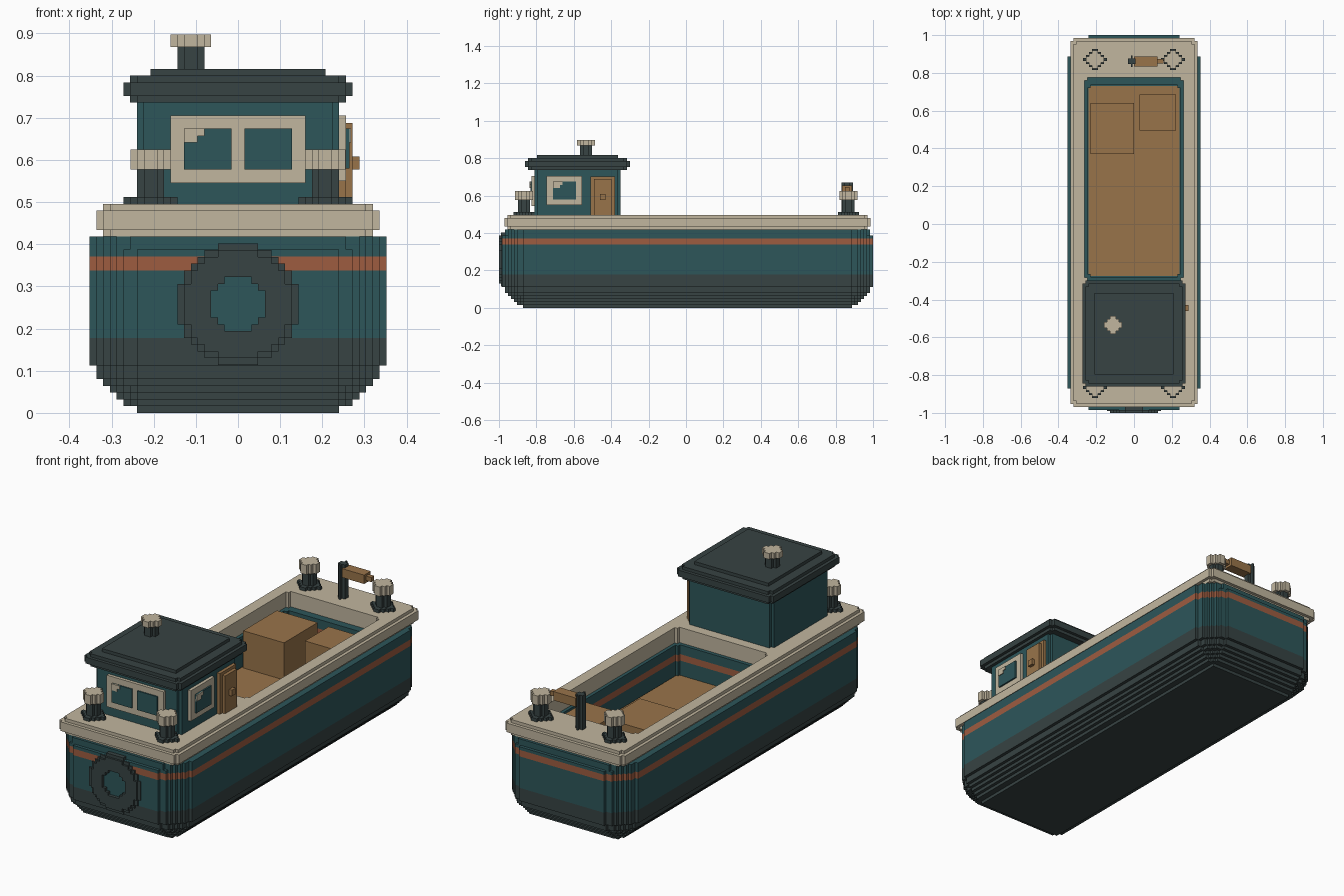
import bpy, bmesh

if "Cube" in bpy.data.objects:
    bpy.data.objects.remove(bpy.data.objects["Cube"], do_unlink=True)

V = 0.016  # size of one stair step


def material(name, hex_code):
    rgb = [int(hex_code[i:i + 2], 16) / 255 for i in (0, 2, 4)]
    lin = [c / 12.92 if c <= 0.04045 else ((c + 0.055) / 1.055) ** 2.4 for c in rgb]
    m = bpy.data.materials.new(name)
    m.diffuse_color = (*lin, 1)
    m.use_nodes = True
    bsdf = m.node_tree.nodes["Principled BSDF"]
    bsdf.inputs["Base Color"].default_value = (*lin, 1)
    bsdf.inputs["Roughness"].default_value = 0.8
    return m


TEAL = material("teal paint", "2D565A")
DARK = material("charcoal", "374343")
CREAM = material("cream", "C1B69F")
WOOD = material("brown wood", "99744A")
RUST = material("rust stripe", "9E5C40")


def step_inset(k, n):
    """Steps by which row k is set back on a stair-stepped corner of n steps."""
    i = 0
    while (n - i) ** 1.5 + (n - k) ** 1.5 > n ** 1.5 + 1e-6:
        i += 1
    return i


def half_outline(hx, hy, n, cy=0.0):
    """Right half of a rectangle with stepped corners, from bottom to top."""
    quarter = [(hx, hy - n * V)]
    for k in range(n - 1, -1, -1):
        x = hx - step_inset(k, n) * V
        quarter += [(x, hy - (k + 1) * V), (x, hy - k * V)]
    pts = [(0, -hy)] + [(x, -y) for x, y in reversed(quarter)] + quarter + [(0, hy)]
    clean = []
    for x, y in pts:
        p = (round(x, 5), round(y + cy, 5))
        if not clean or clean[-1] != p:
            clean.append(p)
    return clean


def add_prism(bm, pts, z0, z1, mat=0):
    lo = [bm.verts.new((x, y, z0)) for x, y in pts]
    hi = [bm.verts.new((x, y, z1)) for x, y in pts]
    n = len(pts)
    faces = [bm.faces.new(lo[::-1]), bm.faces.new(hi)]
    faces += [bm.faces.new((lo[i], lo[(i + 1) % n], hi[(i + 1) % n], hi[i])) for i in range(n)]
    for f in faces:
        f.material_index = mat


def layers(name, mats, stack, at=(0, 0, 0), along_y=False):
    """Stack of prisms: (z0, z1, hx, hy, corner steps, material, hole outline or None)."""
    bm = bmesh.new()
    for z0, z1, hx, hy, n, mat, hole in stack:
        right = half_outline(hx, hy, n)
        left = [(-x, y) for x, y in right]
        if hole:
            add_prism(bm, right + hole[::-1], z0, z1, mat)
            add_prism(bm, left + [(-x, y) for x, y in hole[::-1]], z0, z1, mat)
        else:
            add_prism(bm, right + left[::-1][1:-1], z0, z1, mat)
    for v in bm.verts:
        x, y, z = v.co
        v.co = (x + at[0], z + at[1], y + at[2]) if along_y else (x + at[0], y + at[1], z + at[2])
    bmesh.ops.recalc_face_normals(bm, faces=bm.faces)
    me = bpy.data.meshes.new(name)
    bm.to_mesh(me)
    bm.free()
    for m in mats:
        me.materials.append(m)
    ob = bpy.data.objects.new(name, me)
    bpy.context.scene.collection.objects.link(ob)
    return ob


def box(name, mat, x0, x1, y0, y1, z0, z1):
    return layers(name, [mat], [(z0, z1, (x1 - x0) / 2, (y1 - y0) / 2, 0, 0, None)],
                  at=((x0 + x1) / 2, (y0 + y1) / 2, 0))


# Hull: stepped bottom, painted bands, open cargo hold
HX, HY, CY, FLOOR = 0.352, 0.992, 0.008, 0.26
hold = half_outline(0.245, 0.508, 1, 0.228 - CY)
hull = []
for k in range(7):
    d = step_inset(k, 7)
    hull.append((k * V, (k + 1) * V, HX - d * V, HY - d * V, 7 - d, 0, None))
hull += [(7 * V, 0.178, HX, HY, 7, 0, None),
         (0.178, FLOOR, HX, HY, 7, 1, None),
         (FLOOR, 0.338, HX, HY, 7, 1, hold),
         (0.338, 0.371, HX, HY, 7, 2, hold),
         (0.371, 0.387, HX, HY, 7, 1, hold),
         (0.387, 0.418, HX, HY - V, 6, 1, hold)]
layers("hull", [DARK, TEAL, RUST], hull, at=(0, CY, 0))
box("hold_floor", WOOD, -0.24, 0.24, -0.275, 0.73, FLOOR - 0.01, FLOOR + 0.006)

# Deck rim around the hold
rim_hole = half_outline(0.262, 0.537, 1, 0.238 - CY)
layers("deck_rim", [CREAM], [
    (0.418, 0.434, 0.32, 0.962, 1, 0, rim_hole),
    (0.434, 0.480, 0.336, 0.978, 1, 0, rim_hole),
    (0.480, 0.496, 0.32, 0.962, 1, 0, rim_hole)], at=(0, CY, 0))

# Cargo
box("large_crate", WOOD, -0.23, 0.0, 0.37, 0.64, FLOOR, 0.455)
box("small_crate", WOOD, 0.03, 0.223, 0.495, 0.685, FLOOR, 0.425)

# Cabin and roof
layers("cabin", [TEAL], [(0.49, 0.74, 0.24, 0.23, 1, 0, None)], at=(0, -0.58, 0))
layers("cabin_roof", [DARK], [
    (0.736, 0.752, 0.256, 0.264, 1, 0, None),
    (0.752, 0.784, 0.272, 0.28, 1, 0, None),
    (0.784, 0.800, 0.256, 0.264, 1, 0, None),
    (0.800, 0.816, 0.208, 0.216, 0, 0, None)], at=(0, -0.58, 0))

# Chimney
layers("chimney", [DARK, CREAM], [
    (0.81, 0.868, 0.032, 0.032, 1, 0, None),
    (0.868, 0.898, 0.048, 0.048, 2, 1, None)], at=(-0.112, -0.535, 0))

# Front window: frame, two panes, stepped glint
box("front_window_frame", CREAM, -0.16, 0.16, -0.826, -0.80, 0.545, 0.705)
for side, x0 in (("right", -0.128), ("left", 0.015)):
    box("front_pane_" + side, TEAL, x0, x0 + 0.113, -0.832, -0.82, 0.577, 0.674)
box("front_glint_upper", CREAM, -0.128, -0.08, -0.836, -0.828, 0.657, 0.674)
box("front_glint_lower", CREAM, -0.128, -0.096, -0.836, -0.828, 0.641, 0.657)

# Side window
box("side_window_frame", CREAM, 0.23, 0.256, -0.745, -0.555, 0.55, 0.705)
box("side_pane", TEAL, 0.25, 0.264, -0.712, -0.588, 0.58, 0.674)
box("side_glint_upper", CREAM, 0.26, 0.268, -0.712, -0.66, 0.657, 0.674)
box("side_glint_lower", CREAM, 0.26, 0.268, -0.712, -0.675, 0.641, 0.657)

# Side door with raised panel and handle
box("door", WOOD, 0.23, 0.256, -0.51, -0.38, 0.49, 0.703)
box("door_panel", WOOD, 0.25, 0.272, -0.492, -0.398, 0.496, 0.688)
box("door_handle", WOOD, 0.265, 0.288, -0.46, -0.43, 0.577, 0.608)

# Bollards at the four corners
for end, y in (("front", -0.865), ("rear", 0.87)):
    for side, x in (("right", -0.207), ("left", 0.207)):
        layers(f"{end}_bollard_{side}", [DARK, CREAM], [
            (0.49, 0.512, 0.064, 0.056, 3, 0, None),
            (0.512, 0.577, 0.032, 0.032, 1, 0, None),
            (0.577, 0.625, 0.048, 0.048, 2, 1, None)], at=(x, y, 0))

# Tiller
layers("tiller_post", [DARK], [(0.49, 0.67, 0.02, 0.03, 1, 0, None)], at=(-0.012, 0.862, 0))
box("tiller_arm", WOOD, 0.0, 0.125, 0.835, 0.888, 0.61, 0.655)
box("tiller_grip", WOOD, 0.12, 0.155, 0.85, 0.873, 0.622, 0.645)

# Bow tyre fender
tyre_hole = half_outline(4 * V, 4 * V, 2)
layers("bow_fender", [DARK], [
    (-0.99, -0.96, 9 * V, 9 * V, 6, 0, tyre_hole),
    (-1.0, -0.99, 8 * V, 8 * V, 5, 0, tyre_hole)], at=(0, 0, 0.258), along_y=True)
